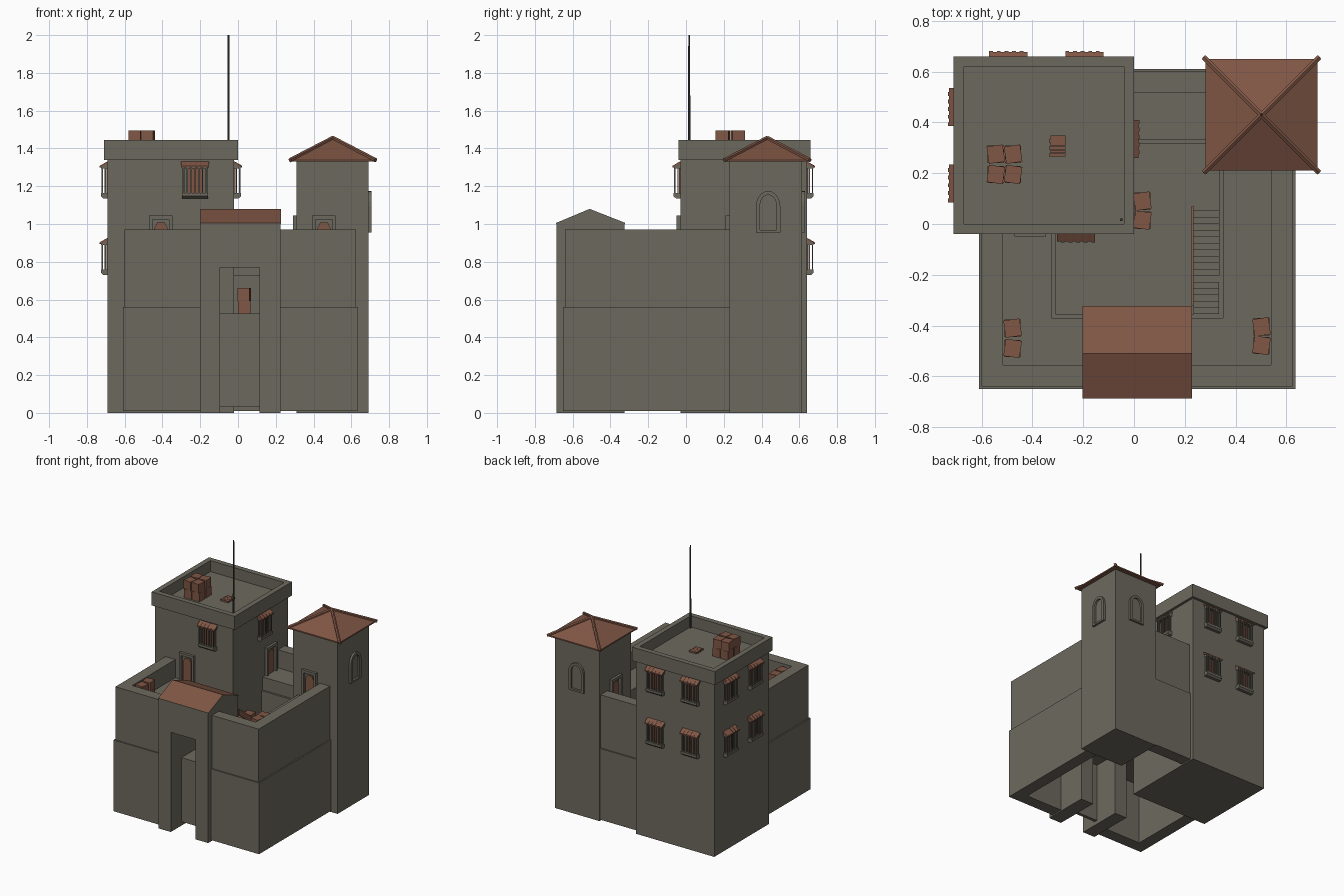
import bpy, bmesh, math
from mathutils import Matrix, Vector

if "Cube" in bpy.data.objects:
    bpy.data.objects.remove(bpy.data.objects["Cube"])


def material(name, col):
    m = bpy.data.materials.new(name)
    m.diffuse_color = (*col, 1)
    m.use_nodes = True
    m.node_tree.nodes["Principled BSDF"].inputs["Base Color"].default_value = m.diffuse_color
    return m


STONE = material("grey stone", (0.150, 0.141, 0.112))
TILE = material("red brown clay", (0.215, 0.094, 0.060))
IRON = material("dark iron", (0.06, 0.06, 0.055))


def finish(name, bm, mats):
    bmesh.ops.recalc_face_normals(bm, faces=bm.faces)
    me = bpy.data.meshes.new(name)
    bm.to_mesh(me)
    bm.free()
    for m in mats:
        me.materials.append(m)
    ob = bpy.data.objects.new(name, me)
    bpy.context.collection.objects.link(ob)
    return ob


def add_box(bm, x0, x1, y0, y1, z0, z1, M=Matrix(), mi=0):
    T = M @ Matrix.Translation(((x0 + x1) / 2, (y0 + y1) / 2, (z0 + z1) / 2))
    T = T @ Matrix.Diagonal((x1 - x0, y1 - y0, z1 - z0, 1))
    for v in bmesh.ops.create_cube(bm, size=1, matrix=T)["verts"]:
        for f in v.link_faces:
            f.material_index = mi


def boxes(name, lst, mat=STONE):
    bm = bmesh.new()
    for b in lst:
        add_box(bm, *b)
    return finish(name, bm, [mat])


def add_prism(bm, pts, axis, a, b, M=Matrix(), mi=0):
    """Extrude a 2D outline along x (outline y,z) or y (outline x,z)."""
    def p3(p, t):
        return M @ Vector((t, p[0], p[1]) if axis == "x" else (p[0], t, p[1]))
    A = [bm.verts.new(p3(p, a)) for p in pts]
    B = [bm.verts.new(p3(p, b)) for p in pts]
    n = len(pts)
    fs = [bm.faces.new(A), bm.faces.new(B[::-1])]
    fs += [bm.faces.new((A[i], A[(i + 1) % n], B[(i + 1) % n], B[i])) for i in range(n)]
    for f in fs:
        f.material_index = mi


def wall_frame(x, y, z, deg):
    """Local frame on a wall: x along it, -y outwards."""
    return Matrix.Translation((x, y, z)) @ Matrix.Rotation(math.radians(deg), 4, "Z")


# Main tower with overhanging parapet
boxes("main_tower", [(-.69, -.02, -.03, .64, 0, 1.36)])
boxes("main_tower_parapet", [
    (-.71, -.67, -.04, .66, 1.34, 1.445), (-.04, 0, -.04, .66, 1.34, 1.445),
    (-.67, -.04, -.04, 0, 1.34, 1.445), (-.67, -.04, .62, .66, 1.34, 1.445)])
boxes("roof_hatch", [(-.335 + .006 * (i % 2), -.27, .265 + i * .014, .278 + i * .014, 1.36, 1.372)
                     for i in range(6)], TILE)

# Flag pole
bm = bmesh.new()
bmesh.ops.create_cone(bm, cap_ends=True, segments=8, radius1=.006, radius2=.005, depth=.64,
                      matrix=Matrix.Translation((-.05, .017, 1.68)))
finish("pole", bm, [IRON])

# Corner tower and its hipped roof
boxes("corner_tower", [(.31, .69, .23, .615, 0, 1.335)])
bm = bmesh.new()
cx, cy, top = .502, .43, 1.455
low = [bm.verts.new((cx + sx * .22, cy + sy * .22, 1.33)) for sx, sy in ((-1, -1), (1, -1), (1, 1), (-1, 1))]
eav = [bm.verts.new((v.co.x, v.co.y, 1.34)) for v in low]
apex = bm.verts.new((cx, cy, top))
bm.faces.new(low)
for i in range(4):
    j = (i + 1) % 4
    bm.faces.new((low[i], low[j], eav[j], eav[i]))
    bm.faces.new((eav[i], eav[j], apex))
finish("corner_tower_roof", bm, [TILE])
bm = bmesh.new()
for sx in (-1, 1):
    for sy in (-1, 1):
        a, b = Vector((cx + sx * .226, cy + sy * .226, 1.338)), Vector((cx, cy, top))
        d = b - a
        R = d.to_track_quat("Z", "Y").to_matrix().to_4x4()
        bmesh.ops.create_cone(bm, cap_ends=True, segments=6, radius1=.012, radius2=.012,
                              depth=d.length, matrix=Matrix.Translation((a + b) / 2) @ R)
finish("roof_ridges", bm, [TILE])

# Curtain walls: thicker base, slimmer upper part
for name, o, z0, z1 in (("wall_base", 0, .01, .56), ("wall_upper", .01, .56, .97)):
    xl, xr, yf, yb = -.61 + o, .635 - o, -.65 + o, .61 - o
    boxes(name, [
        (xl, -.515, yf, 0, z0, z1), (.54, xr, yf, .3, z0, z1),
        (-.515, -.15, yf, -.555, z0, z1), (.17, .54, yf, -.555, z0, z1),
        (-.1, .4, .515, yb, z0, z1)])

# Raised court floor, and its front face inside the gate
boxes("court_floor", [(-.515, .54, -.555, .515, .49, .525), (-.1, .12, -.555, -.53, .03, .5)])

# Wall walk around the court with a lower ledge
boxes("wall_walk", [
    (-.52, -.325, -.56, 0, .73, .83), (.35, .545, -.56, .3, .73, .83),
    (-.325, -.15, -.56, -.37, .73, .83), (.17, .35, -.56, -.37, .73, .83),
    (-.05, .35, .33, .52, .73, .83)])
boxes("wall_walk_support", [
    (-.5, -.31, -.55, 0, .525, .73), (.335, .53, -.55, .3, .525, .73),
    (-.31, -.15, -.55, -.355, .525, .73), (.17, .335, -.55, -.355, .525, .73),
    (-.03, .335, .315, .515, .525, .73)])

# Court staircase rising to the front walk, with a sloping rail
N = 16
boxes("court_stairs", [(.235, .335, -.355, .053 - i * .0255, .525, .525 + (i + 1) * .305 / N)
                       for i in range(N)])
bm = bmesh.new()
add_prism(bm, [(.07, .55), (.07, .60), (-.32, .90), (-.32, .85)], "x", .226, .234)
finish("stair_rail", bm, [TILE])

# Gatehouse: piers, lintel and gabled roof
boxes("gatehouse", [(-.2, -.095, -.685, -.325, 0, .77), (.115, .225, -.685, -.325, 0, .77),
                    (-.2, .225, -.685, -.325, .77, 1.0)])
bm = bmesh.new()
add_prism(bm, [(-.687, 1.0), (-.322, 1.0), (-.322, 1.006), (-.51, 1.08), (-.687, 1.006)], "x", -.202, .228)
bmesh.ops.recalc_face_normals(bm, faces=bm.faces)
for f in bm.faces:
    f.material_index = 1 if f.normal.z > .3 else 0
finish("gatehouse_roof", bm, [STONE, TILE])


# Bay windows with balusters and little tiled roofs
def bay_window(name, x, y, z, deg):
    M = wall_frame(x, y, z, deg)
    bm = bmesh.new()
    add_box(bm, -.045, .045, -.006, .005, .03, .17, M, 1)
    add_prism(bm, [(.005, 0), (-.022, 0), (-.036, .012), (-.036, .03), (.005, .03)], "x", -.068, .068, M)
    add_prism(bm, [(.005, .16), (-.034, .16), (-.034, .168), (.005, .185)], "x", -.068, .068, M)
    for i in range(7):
        u = -.06 + i * .02
        add_box(bm, u - .0035, u + .0035, -.033, -.026, .03, .16, M)
    for s in (-.064, .064):
        add_box(bm, s - .004, s + .004, -.016, -.009, .03, .16, M)
    for i in range(10):
        u = -.075 + i * .015
        d = -.042 if i % 2 else -.038
        add_prism(bm, [(.005, .185), (.005, .2), (d, .173), (d, .163)], "x", u, u + .015, M, 1)
    finish(name, bm, [STONE, TILE])


k = 0
for z in (.73, 1.135):
    spots = [(-.69, .16, -90), (-.69, .46, -90), (-.495, .64, 180), (-.195, .64, 180)]
    if z > 1:
        spots += [(-.228, -.03, 0), (-.02, .335, 90)]
    for x, y, deg in spots:
        k += 1
        bay_window(f"bay_window_{k}", x, y, z, deg)


# Arched windows on the corner tower
def arch(w, h, n=10):
    return [(-w, 0)] + [(-w * math.cos(math.pi * i / n), h - w * 1.25 + w * 1.25 * math.sin(math.pi * i / n))
                        for i in range(n + 1)] + [(w, 0)]


def arch_window(name, x, y, z, deg):
    M = wall_frame(x, y, z, deg)
    bm = bmesh.new()
    out, inn = arch(.064, .22), arch(.043, .185)
    inn = [(u, v + .014) for u, v in inn]
    n = len(out)
    for i in range(n):
        j = (i + 1) % n
        add_prism(bm, [out[i], out[j], inn[j], inn[i]], "y", -.016, .005, M)
    bmesh.ops.remove_doubles(bm, verts=bm.verts, dist=1e-5)
    # drop the internal walls between frame segments
    sets = {}
    for f in bm.faces:
        sets.setdefault(tuple(round(c, 5) for c in f.calc_center_median()), []).append(f)
    bmesh.ops.delete(bm, geom=[f for g in sets.values() if len(g) > 1 for f in g], context="FACES_ONLY")
    finish(name, bm, [STONE])


arch_window("arch_window_right", .69, .435, .955, 90)
arch_window("arch_window_back", .5, .615, .955, 180)

# Doorways onto the wall walk
for i, (x, y, deg) in enumerate([(-.408, -.03, 0), (.455, .23, 0), (-.02, .423, 90), (.31, .423, -90)]):
    M = wall_frame(x, y, .83, deg)
    bm = bmesh.new()
    add_box(bm, -.062, -.044, -.02, .005, 0, .215, M)
    add_box(bm, .044, .062, -.02, .005, 0, .215, M)
    add_box(bm, -.044, .044, -.02, .005, .195, .215, M)
    add_prism(bm, [(-.034, 0), (-.034, .15), (-.02, .178), (.02, .178), (.034, .15), (.034, 0)],
              "y", -.008, .004, M, 1)
    finish(f"doorway_{i + 1}", bm, [STONE, TILE])

# Stacks of crates
stacks = [(-.478, -.41, .83), (-.478, -.49, .83), (.502, -.405, .83), (.502, -.478, .83),
          (.033, .09, .525), (.033, .015, .525),
          (-.544, .275, 1.36), (-.544, .195, 1.36), (-.476, .275, 1.36), (-.476, .195, 1.36)]
for i, (x, y, z) in enumerate(stacks):
    bm = bmesh.new()
    for lvl in range(2):
        a = 8 * (1 if (i + lvl) % 2 else -1) * lvl
        add_box(bm, -.032, .032, -.034, .034, lvl * .068, lvl * .068 + .067, wall_frame(x, y, z, a))
    finish(f"crate_stack_{i + 1}", bm, [TILE])
